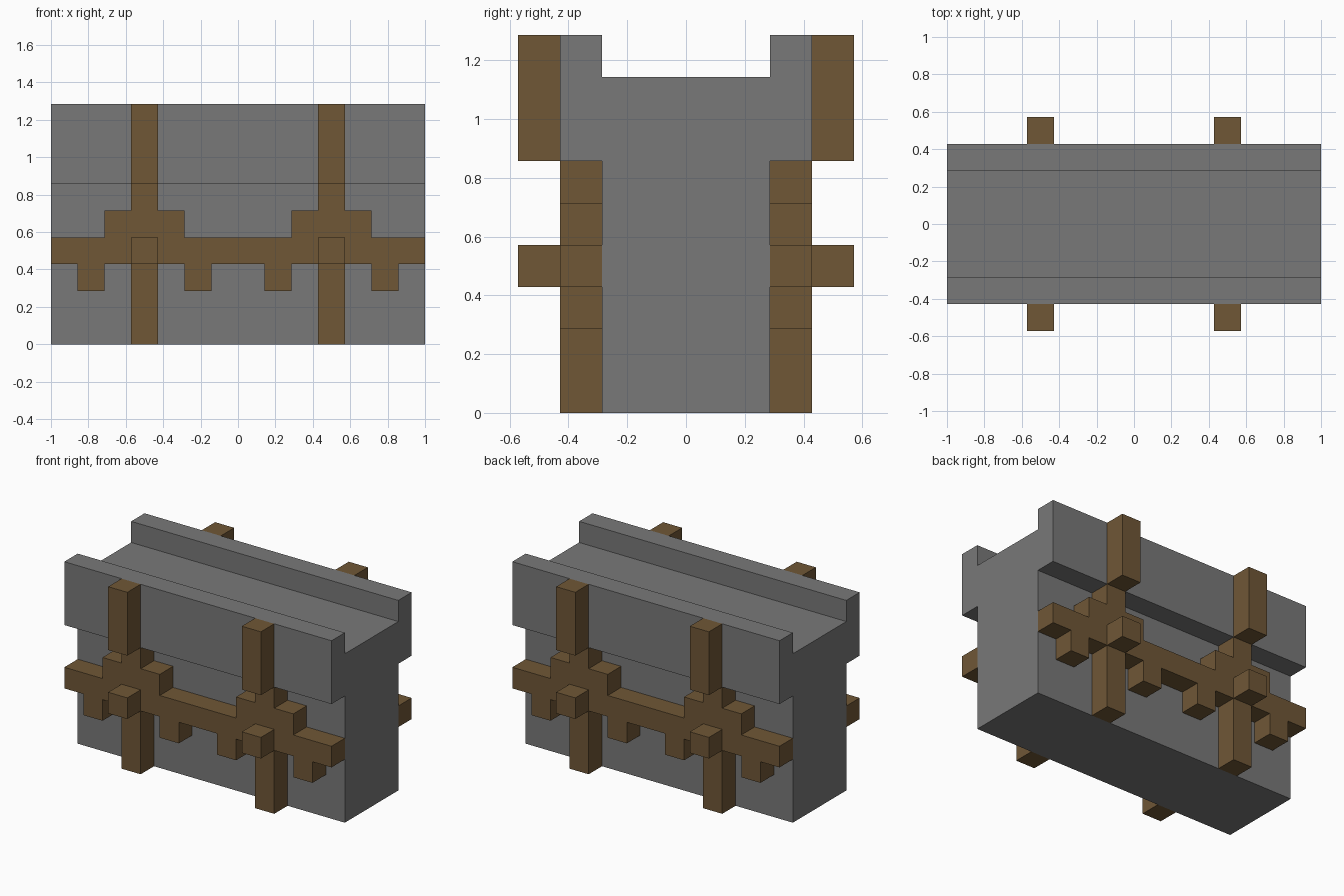
import bpy
import bmesh
from mathutils import Vector

U = 1 / 7  # size of one block

old = bpy.data.objects.get("Cube")
if old:
    bpy.data.objects.remove(old, do_unlink=True)


def make_material(name, rgb):
    mat = bpy.data.materials.new(name)
    mat.use_nodes = True
    color = (*rgb, 1)
    mat.diffuse_color = color
    mat.node_tree.nodes["Principled BSDF"].inputs["Base Color"].default_value = color
    return mat


stone = make_material("grey stone", (0.19, 0.19, 0.19))
wood = make_material("brown wood", (0.16, 0.095, 0.037))


def extrude_profile(name, half, axis, start, end, mat):
    """Mirror a half outline about its vertical axis and extrude it along axis."""
    outline = half + [(-a, z) for a, z in reversed(half)]
    place = (lambda a, z, d: (d, a, z)) if axis == "x" else (lambda a, z, d: (a, d, z))
    bm = bmesh.new()
    face = bm.faces.new([bm.verts.new(Vector(place(a, z, start)) * U) for a, z in outline])
    grown = bmesh.ops.extrude_face_region(bm, geom=[face])["geom"]
    verts = [g for g in grown if isinstance(g, bmesh.types.BMVert)]
    bmesh.ops.translate(bm, verts=verts, vec=Vector(place(0, 0, end - start)) * U)
    bmesh.ops.recalc_face_normals(bm, faces=bm.faces)
    finish(name, bm, mat)


def block(name, low, high, mat):
    """Box between two corners given in blocks."""
    bm = bmesh.new()
    bmesh.ops.create_cube(bm, size=1)
    low, high = Vector(low), Vector(high)
    for v in bm.verts:
        v.co = ((low + high) / 2 + v.co * (high - low)) * U
    finish(name, bm, mat)


def finish(name, bm, mat):
    mesh = bpy.data.meshes.new(name)
    bm.to_mesh(mesh)
    bm.free()
    mesh.materials.append(mat)
    bpy.context.collection.objects.link(bpy.data.objects.new(name, mesh))


# Stone wall with overhanging parapets and a sunken walkway
wall = [(2, 0), (2, 6), (3, 6), (3, 9), (2, 9), (2, 8)]
extrude_profile("stone_wall", wall, "x", -7, 7, stone)

# Timber frame: posts, rail, brackets and short hanging pegs in one outline
frame = [(1, 3), (1, 2), (2, 2), (2, 3), (3, 3), (3, 0), (4, 0), (4, 3),
         (5, 3), (5, 2), (6, 2), (6, 3), (7, 3), (7, 4), (5, 4), (5, 5),
         (4, 5), (4, 6), (3, 6), (3, 5), (2, 5), (2, 4)]

for side, s in (("front", -1), ("back", 1)):
    extrude_profile(f"{side}_timber_frame", frame, "y", 2 * s, 3 * s, wood)
    y0, y1 = sorted((3 * s, 4 * s))
    for hand, x in (("right", -4), ("left", 3)):
        # Upper post against the parapet, and beam end on the rail
        block(f"{side}_{hand}_upper_post", (x, y0, 6), (x + 1, y1, 9), wood)
        block(f"{side}_{hand}_beam_end", (x, y0, 3), (x + 1, y1, 4), wood)
